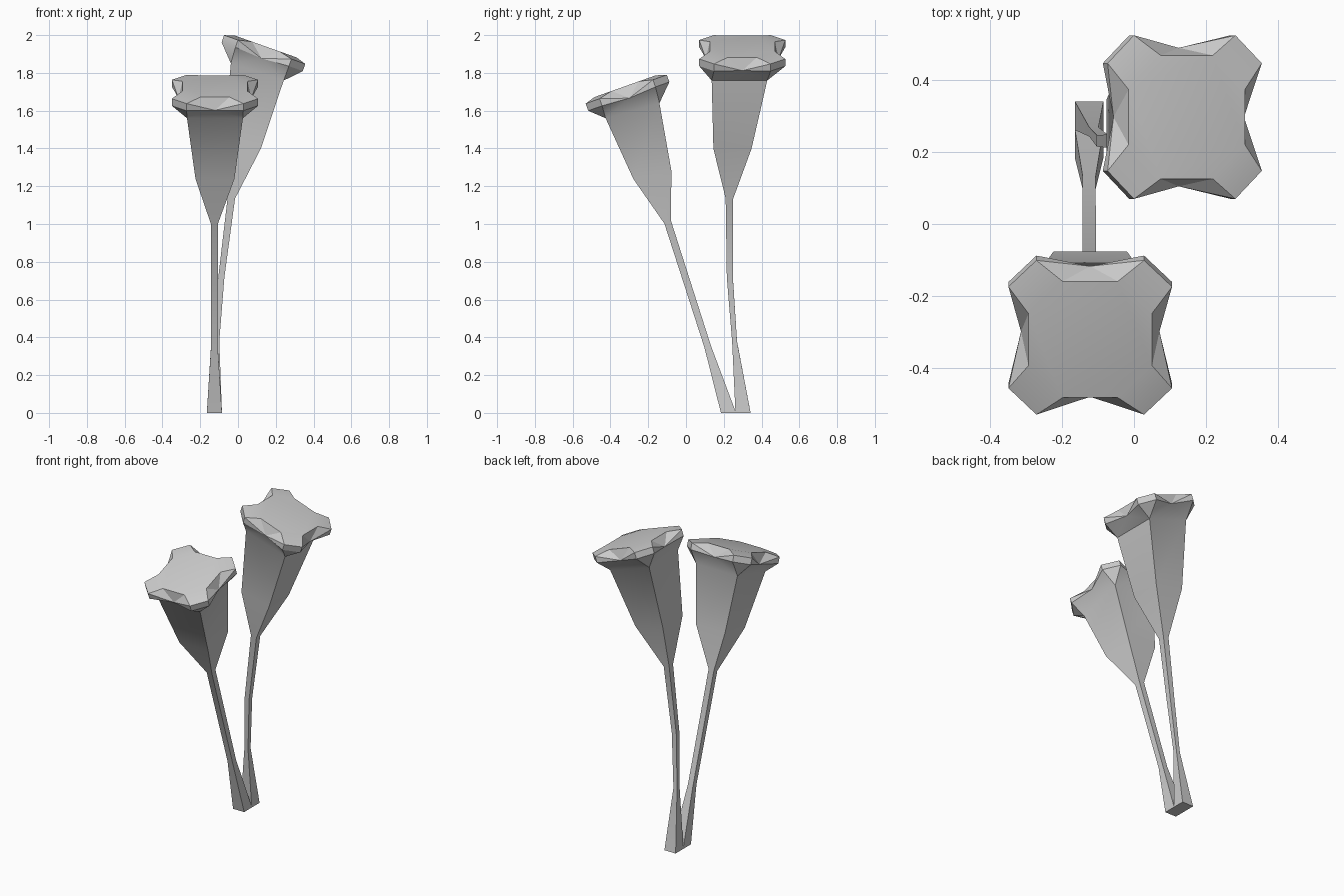
import bpy, bmesh
from math import radians
from mathutils import Matrix, Vector

if "Cube" in bpy.data.objects:
    bpy.data.objects.remove(bpy.data.objects["Cube"])


def flower(name, axis, rings, cap_centre, cap_tilt):
    """Square lofted stem and cup, ending in a notched four-lobed lip."""
    bm = bmesh.new()

    def place(points, centre, tilt):
        rot = Matrix.Rotation(radians(tilt), 3, axis)
        return [bm.verts.new(Vector(centre) + rot @ Vector(p)) for p in points]

    def spin(x, y, z):
        # the same point repeated on all four sides
        return [(x, y, z), (-y, x, z), (-x, -y, z), (y, -x, z)]

    # stem and cup
    loops = [place(spin(h, h, 0), c, t) for c, t, h in rings]
    bm.faces.new(loops[0][::-1])
    for a, b in zip(loops, loops[1:]):
        for i in range(4):
            j = (i + 1) % 4
            bm.faces.new((a[i], a[j], b[j], b[i]))

    # lip: chamfered corners (top and bottom), notch midpoints, inner top edge
    def lip(x, y, z):
        return place(spin(x, y, z), cap_centre, cap_tilt)

    c1b, c2b = lip(.228, .15, -.015), lip(.15, .228, -.015)
    c1t, c2t = lip(.228, .15, .025), lip(.15, .228, .025)
    mid = lip(0, .193, -.025)
    in1, in2 = lip(.172, .077, .042), lip(.077, .172, .042)
    base = loops[-1]
    for i in range(4):
        j = (i + 1) % 4
        bm.faces.new((base[i], c1b[i], c2b[i]))
        bm.faces.new((base[i], c2b[i], mid[i]))
        bm.faces.new((base[i], mid[i], base[j]))
        bm.faces.new((base[j], mid[i], c1b[j]))
        bm.faces.new((c1b[i], c1t[i], c2t[i], c2b[i]))
        bm.faces.new((c2b[i], c2t[i], mid[i]))
        bm.faces.new((mid[i], c1t[j], c1b[j]))
        bm.faces.new((mid[i], c2t[i], in2[i]))
        bm.faces.new((mid[i], in2[i], in1[j]))
        bm.faces.new((mid[i], in1[j], c1t[j]))
        bm.faces.new((in1[i], in2[i], c2t[i], c1t[i]))
    bm.faces.new([v for i in range(4) for v in (in1[i], in2[i])])

    bmesh.ops.recalc_face_normals(bm, faces=bm.faces[:])
    mesh = bpy.data.meshes.new(name)
    bm.to_mesh(mesh)
    bm.free()
    ob = bpy.data.objects.new(name, mesh)
    bpy.context.collection.objects.link(ob)
    bpy.ops.object.select_all(action='DESELECT')
    ob.select_set(True)
    bpy.context.view_layer.objects.active = ob
    bpy.ops.object.shade_smooth_by_angle(angle=radians(30))


# front flower leans towards -y: rings are (centre, tilt, half width)
flower("front_flower", 'X', [
    ((-.125, .225, 0), 0, .04),
    ((-.125, .115, .35), 10, .018),
    ((-.125, -.097, 1.01), 25, .019),
    ((-.122, -.178, 1.26), 12, .103),
    ((-.122, -.283, 1.60), 15.7, .148),
], (-.122, -.308, 1.69), 19.5)

# back flower leans towards +x
flower("back_flower", 'Y', [
    ((-.125, .302, 0), 0, .04),
    ((-.112, .257, .38), 4, .013),
    ((-.088, .232, .72), 6, .016),
    ((-.035, .23, 1.14), 15, .02),
    ((.022, .246, 1.42), 12, .101),
    ((.102, .283, 1.805), 18, .147),
], (.133, .298, 1.90), 19.5)
